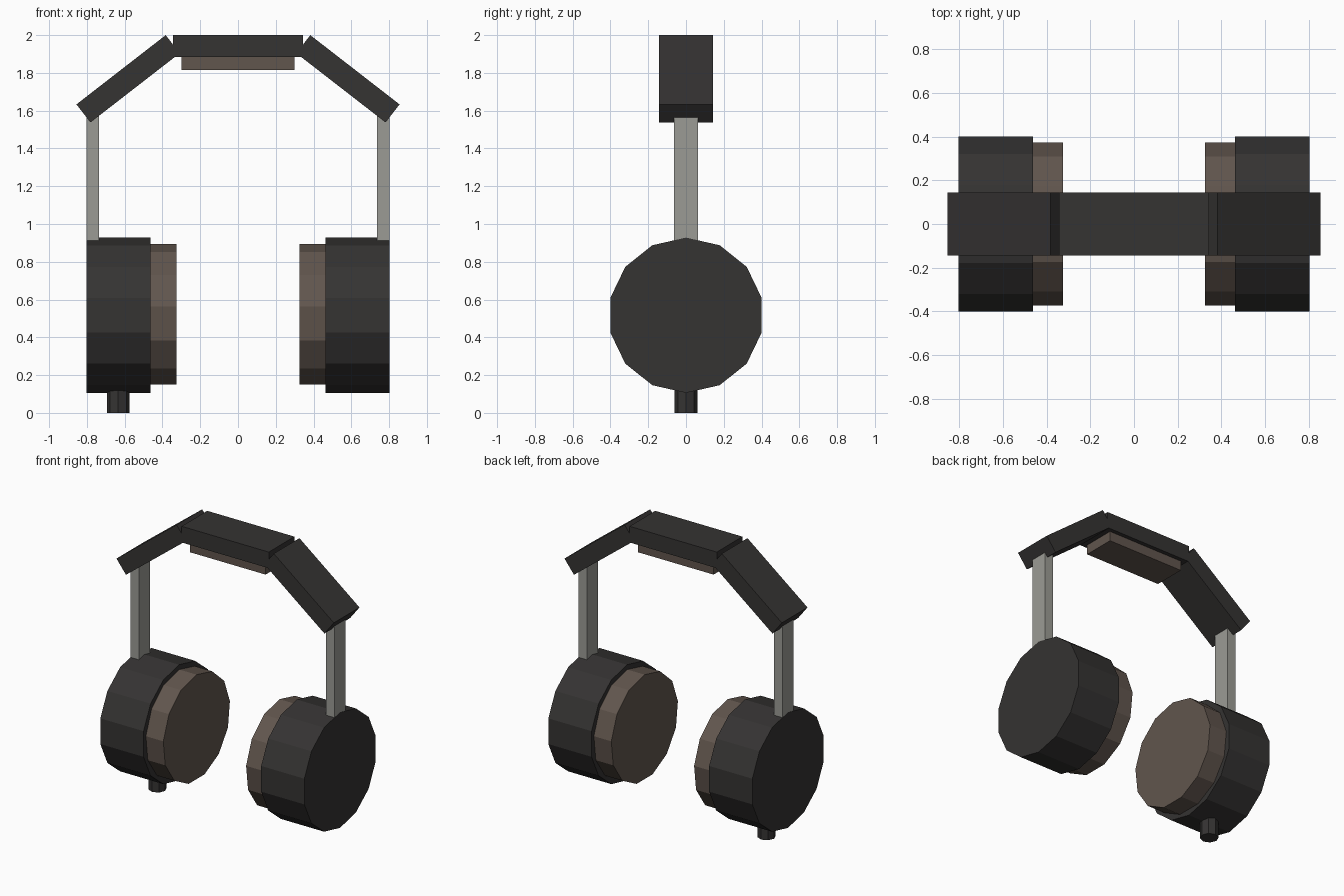
import bpy, bmesh
from math import radians, pi
from mathutils import Matrix, Vector

if "Cube" in bpy.data.objects:
    bpy.data.objects.remove(bpy.data.objects["Cube"])


def material(name, rgb):
    m = bpy.data.materials.new(name)
    m.diffuse_color = (*rgb, 1)
    m.use_nodes = True
    m.node_tree.nodes["Principled BSDF"].inputs["Base Color"].default_value = m.diffuse_color
    return m


DARK = material("dark_plastic", (0.035, 0.033, 0.032))
PAD = material("brown_padding", (0.12, 0.092, 0.075))
METAL = material("grey_metal", (0.33, 0.33, 0.30))


def finish(bm, name, mat):
    bmesh.ops.recalc_face_normals(bm, faces=bm.faces)
    mesh = bpy.data.meshes.new(name)
    bm.to_mesh(mesh)
    bm.free()
    mesh.materials.append(mat)
    ob = bpy.data.objects.new(name, mesh)
    bpy.context.collection.objects.link(ob)
    return ob


def box(name, centre, size, mat, tilt=0):
    bm = bmesh.new()
    m = (Matrix.Translation(centre) @ Matrix.Rotation(tilt, 4, 'Y')
         @ Matrix.Diagonal((*size, 1)))
    bmesh.ops.create_cube(bm, size=1, matrix=m)
    return finish(bm, name, mat)


def prism(name, start, end, radius, sides, mat):
    """Flat-sided cylinder between two points, along x or z."""
    a, b = Vector(start), Vector(end)
    along_x = abs(b.x - a.x) > abs(b.z - a.z)
    m = Matrix.Translation((a + b) / 2)
    if along_x:
        m = m @ Matrix.Rotation(pi / 2, 4, 'Y')
    bm = bmesh.new()
    bmesh.ops.create_cone(bm, cap_ends=True, segments=sides, radius1=radius,
                          radius2=radius, depth=(b - a).length)
    if along_x:
        # put one corner of the polygon at the very top
        corner = max(bm.verts, key=lambda v: v.co.y).co
        fix = Vector((-1, 0)).angle_signed(Vector((corner.x, corner.y)))
        m = m @ Matrix.Rotation(fix, 4, 'Z')
    bm.transform(m)
    return finish(bm, name, mat)


CUP_Z = 0.517

# Headband top and its cushion
box("headband_top", (0, 0, 1.9425), (0.686, 0.288, 0.115), DARK)
box("headband_cushion", (0, 0, 1.855), (0.596, 0.23, 0.077), PAD)

for side, s in (("left", -1), ("right", 1)):
    # Sloping headband section
    box(f"headband_{side}", (s * 0.582, 0, 1.7687), (0.598, 0.288, 0.121),
        DARK, s * radians(37.8))
    # Slider arm
    box(f"slider_arm_{side}", (s * 0.769, 0, 1.225), (0.066, 0.125, 0.75), METAL)
    # Ear cup and ear pad
    prism(f"ear_cup_{side}", (s * 0.803, 0, CUP_Z), (s * 0.463, 0, CUP_Z),
          0.411, 14, DARK)
    prism(f"ear_pad_{side}", (s * 0.48, 0, CUP_Z), (s * 0.326, 0, CUP_Z),
          0.377, 13, PAD)

# Cable plug under the left cup
prism("cable_plug", (-0.634, 0, 0), (-0.634, 0, 0.14), 0.06, 8, DARK)
